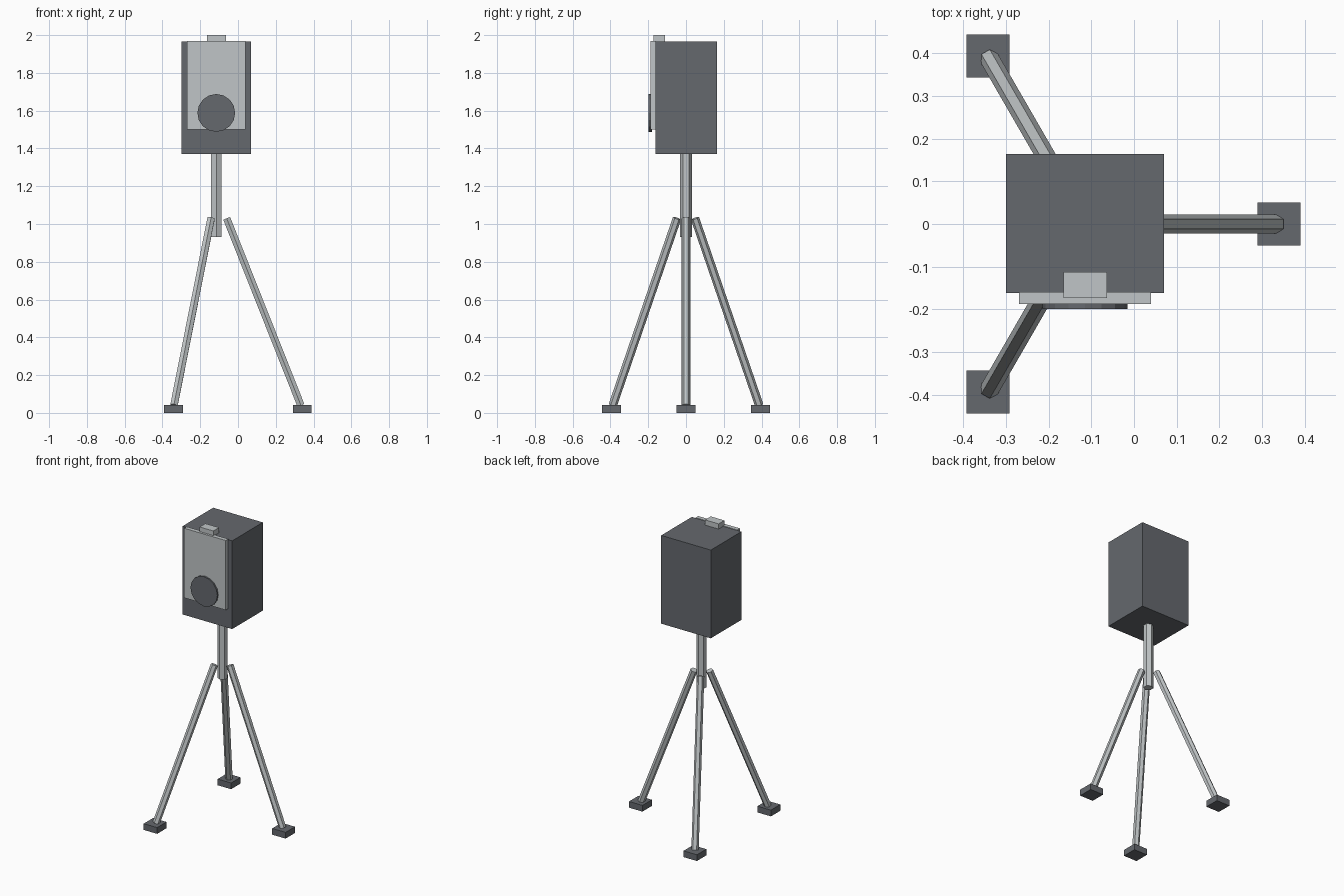
import bpy
import math
from mathutils import Vector

if "Cube" in bpy.data.objects:
    bpy.data.objects.remove(bpy.data.objects["Cube"], do_unlink=True)


def material(name, color):
    m = bpy.data.materials.new(name)
    m.use_nodes = True
    m.diffuse_color = color
    m.node_tree.nodes["Principled BSDF"].inputs["Base Color"].default_value = color
    return m


dark = material("dark grey", (0.13, 0.14, 0.155, 1))
light = material("light grey", (0.53, 0.56, 0.57, 1))


def box(name, low, high, mat):
    low, high = Vector(low), Vector(high)
    bpy.ops.mesh.primitive_cube_add(size=1, location=(low + high) / 2)
    ob = bpy.context.object
    ob.name = name
    ob.scale = high - low
    ob.data.materials.append(mat)
    return ob


def rod(name, start, end, radius, sides, mat, turn=0):
    # Prism between two points; turn is its heading around the vertical
    start, end = Vector(start), Vector(end)
    axis = end - start
    bpy.ops.mesh.primitive_cylinder_add(vertices=sides, radius=radius, depth=axis.length,
                                        location=(start + end) / 2)
    ob = bpy.context.object
    ob.name = name
    tilt = math.acos(axis.normalized().z)
    ob.rotation_euler = (0, tilt, turn)
    ob.data.materials.append(mat)
    return ob


CX = -0.115  # axis of the stand

# Cabinet with front panel, top tab and round dial
box("cabinet", (-0.3, -0.162, 1.37), (0.07, 0.164, 1.965), dark)
box("front_panel", (-0.27, -0.188, 1.5), (0.04, -0.16, 1.969), light)
box("top_tab", (-0.165, -0.173, 1.96), (-0.063, -0.112, 2.0), light)
rod("front_dial", (CX, -0.18, 1.588), (CX, -0.199, 1.588), 0.1, 16, dark, -math.pi / 2)

# Centre pole
rod("pole", (CX, 0, 0.93), (CX, 0, 1.38), 0.031, 6, light)

# Three splayed legs with square feet
for i, side in enumerate(("left", "back_right", "front_right")):
    a = i * math.tau / 3
    c, s = math.cos(a), math.sin(a)
    rod(side + "_leg", (CX + 0.448 * c, 0.448 * s, 0.04), (CX + 0.055 * c, 0.055 * s, 1.03),
        0.0225, 6, light, a + math.pi)
    x, y = CX + 0.455 * c, 0.455 * s
    box(side + "_foot", (x - 0.05, y - 0.05, 0), (x + 0.05, y + 0.05, 0.042), dark)
